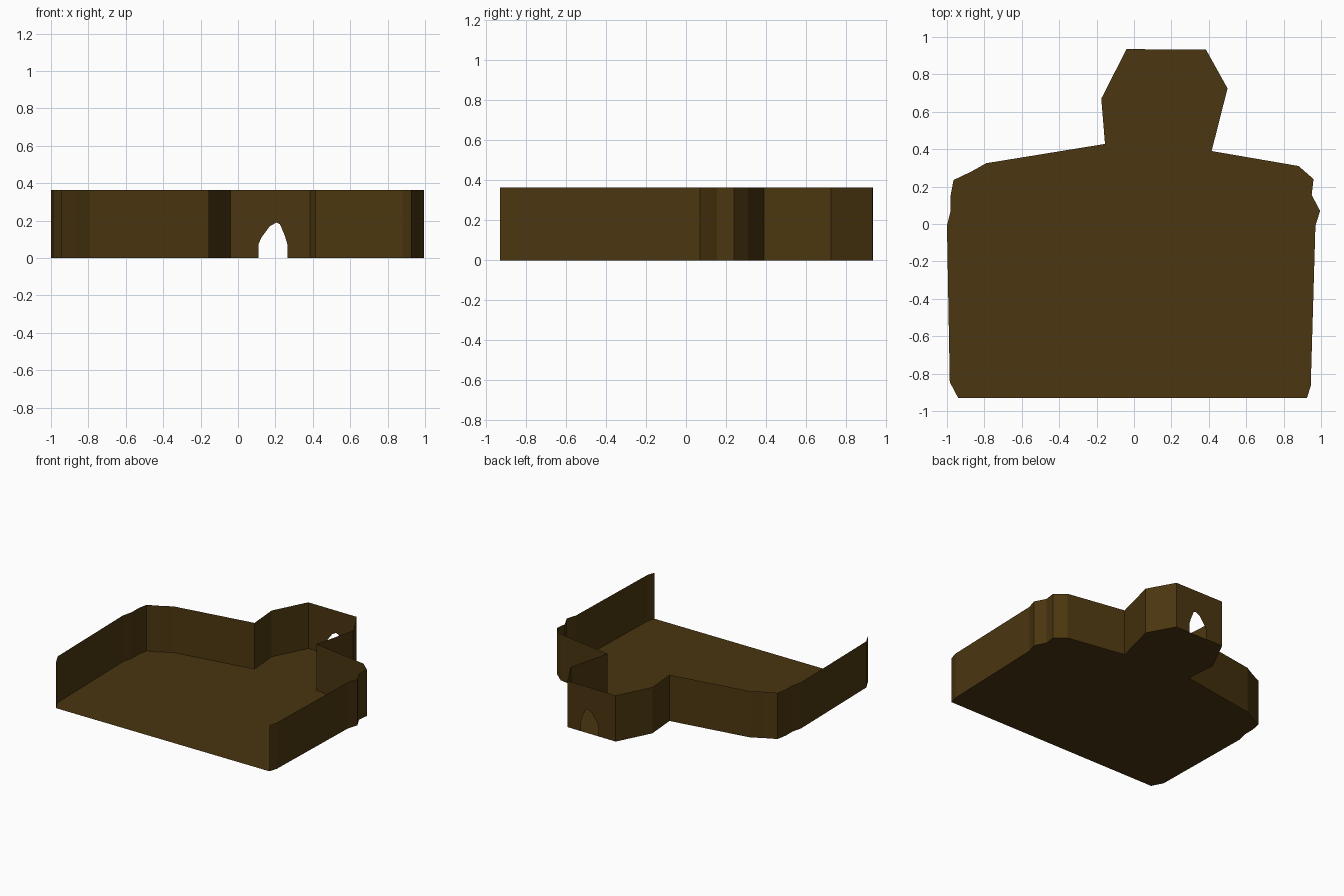
import bpy
import bmesh
from mathutils import Vector

HEIGHT = 0.365

cube = bpy.data.objects.get("Cube")
if cube:
    bpy.data.objects.remove(cube, do_unlink=True)

brown = bpy.data.materials.new("dark_brown")
brown.use_nodes = True
colour = (0.07, 0.037, 0.005, 1)
brown.diffuse_color = colour
brown.node_tree.nodes["Principled BSDF"].inputs["Base Color"].default_value = colour

# Room outline, clockwise from the open front edge
right_side = [(-0.94, -0.93), (-0.985, -0.845), (-1, -0.01), (-0.98, 0.07),
              (-0.98, 0.155), (-0.965, 0.235), (-0.87, 0.28), (-0.79, 0.325),
              (-0.155, 0.428), (-0.175, 0.67), (-0.04, 0.935)]
left_side = [(0.385, 0.932), (0.50, 0.725), (0.415, 0.39), (0.88, 0.31),
             (0.96, 0.24), (0.95, 0.155), (0.995, 0.07), (0.97, -0.01),
             (0.945, -0.865), (0.925, -0.93)]

# Arched doorway profile in x and z
doorway = [(0.11, 0), (0.11, 0.075), (0.125, 0.11), (0.17, 0.17), (0.205, 0.19),
           (0.225, 0.18), (0.25, 0.12), (0.265, 0.07), (0.265, 0)]


def add_sheet(name, polygons):
    """Make one flat-shaded object from a list of polygons."""
    bm = bmesh.new()
    for polygon in polygons:
        bm.faces.new([bm.verts.new(p) for p in polygon])
    bmesh.ops.remove_doubles(bm, verts=bm.verts, dist=0.0001)
    mesh = bpy.data.meshes.new(name)
    bm.to_mesh(mesh)
    bm.free()
    mesh.materials.append(brown)
    obj = bpy.data.objects.new(name, mesh)
    bpy.context.collection.objects.link(obj)
    return obj


def wall_panels(path):
    """Upright panels along a path, facing into the room."""
    up = Vector((0, 0, HEIGHT))
    points = [Vector((x, y, 0)) for x, y in path]
    return [(a, b, b + up, a + up) for a, b in zip(points, points[1:])]


# Floor
add_sheet("floor", [[(x, y, 0) for x, y in reversed(right_side + left_side)]])

# Side walls, up to the corners of the alcove
add_sheet("right_wall", wall_panels(right_side))
add_sheet("left_wall", wall_panels(left_side))

# Alcove back wall with the doorway left open
(x0, y0), (x1, y1) = right_side[-1], left_side[0]
profile = [(x0, 0)] + doorway + [(x1, 0), (x1, HEIGHT), (x0, HEIGHT)]
add_sheet("back_wall", [[(x, y0 + (y1 - y0) * (x - x0) / (x1 - x0), z)
                         for x, z in profile]])
